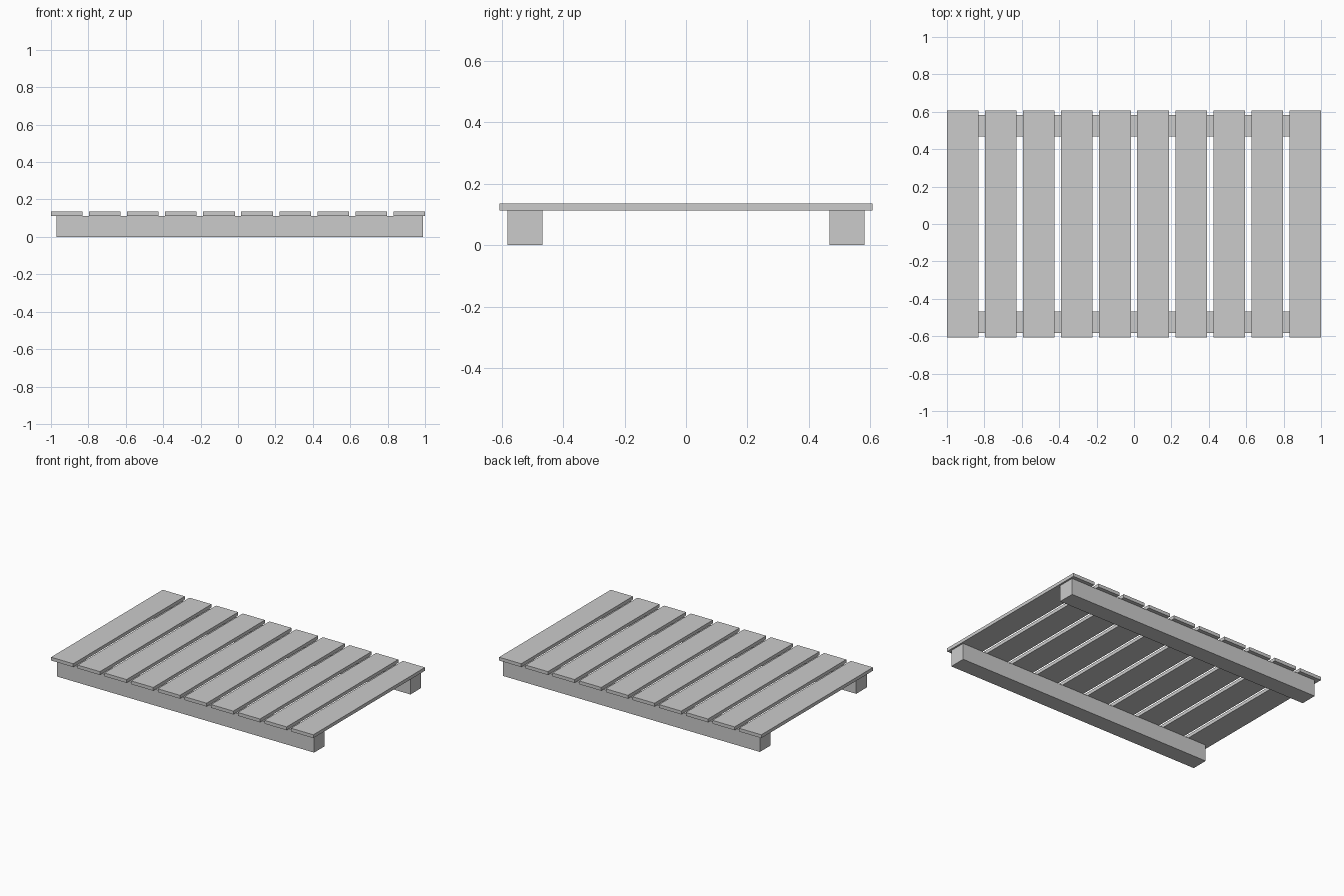
import bpy

if "Cube" in bpy.data.objects:
    bpy.data.objects.remove(bpy.data.objects["Cube"])

BEAM_H = 0.113      # height of the support beams
SLAT_T = 0.023      # slat thickness
SLAT_W = 0.169      # slat width
COUNT = 10


def box(name, x0, x1, y0, y1, z0, z1):
    bpy.ops.mesh.primitive_cube_add(
        size=1, location=((x0 + x1) / 2, (y0 + y1) / 2, (z0 + z1) / 2))
    ob = bpy.context.object
    ob.name = name
    ob.scale = (x1 - x0, y1 - y0, z1 - z0)
    bpy.ops.object.transform_apply(location=False, rotation=False, scale=True)
    return ob


# Two long beams carrying the deck
box("front_beam", -0.971, 0.988, -0.582, -0.467, 0, BEAM_H)
box("back_beam", -0.971, 0.988, 0.467, 0.582, 0, BEAM_H)

# Evenly spaced deck slats laid across the beams
pitch = (2 - SLAT_W) / (COUNT - 1)
for i in range(COUNT):
    x = -1 + i * pitch
    box(f"deck_slat_{i + 1}", x, x + SLAT_W, -0.608, 0.608,
        BEAM_H, BEAM_H + SLAT_T)
